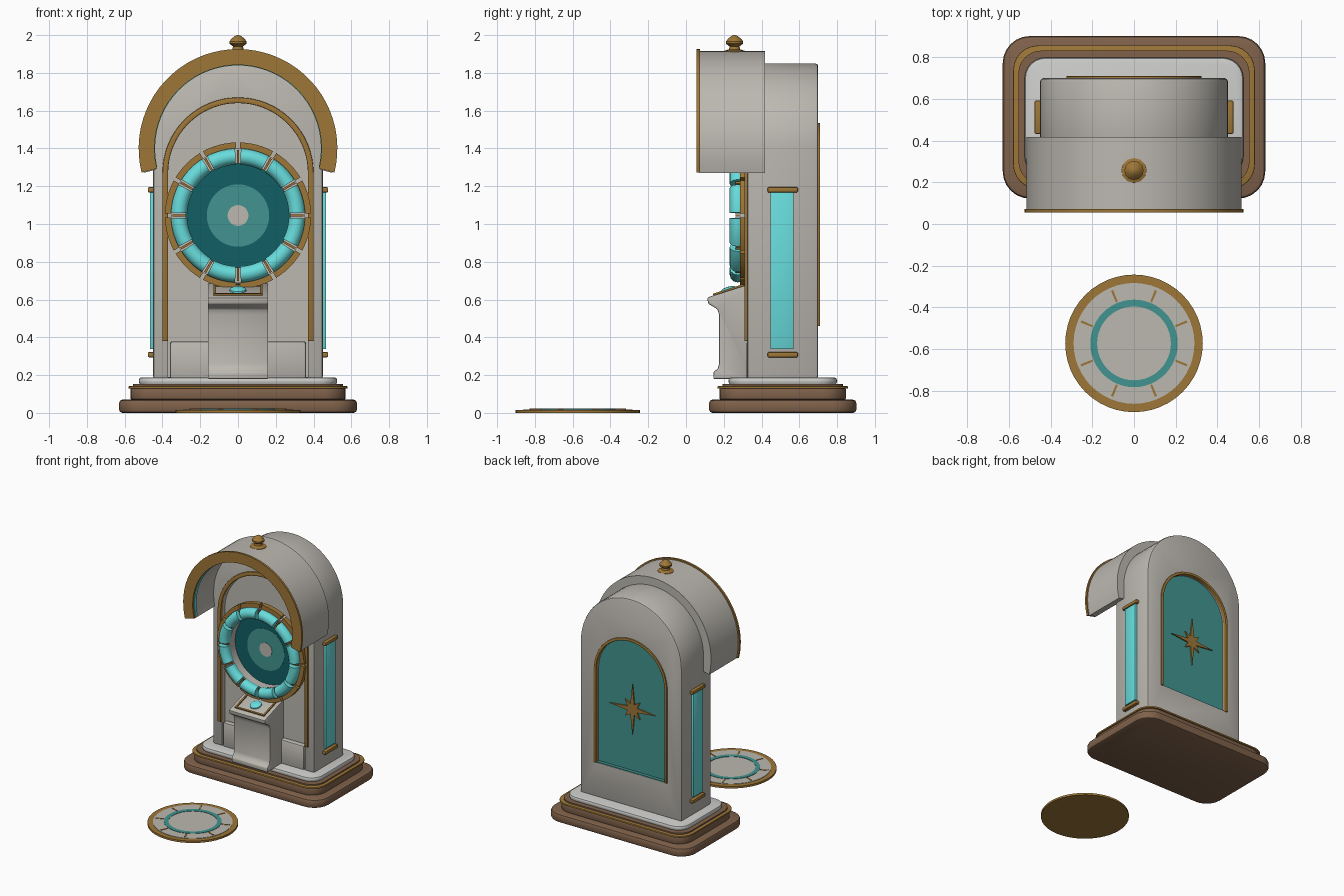
import bpy, bmesh
from math import sin, cos, pi, radians, atan2
from mathutils import Matrix, Vector

cube = bpy.data.objects.get("Cube")
if cube:
    bpy.data.objects.remove(cube, do_unlink=True)


def material(name, r, g, b):
    m = bpy.data.materials.new(name)
    m.use_nodes = True
    col = [((c / 255 + 0.055) / 1.055) ** 2.4 for c in (r, g, b)] + [1]
    m.diffuse_color = col
    m.node_tree.nodes["Principled BSDF"].inputs["Base Color"].default_value = col
    return m


STONE = material("warm grey stone", 188, 184, 177)
WHITE = material("pale plinth", 204, 204, 202)
GOLD = material("aged gold", 157, 118, 55)
BROWN = material("brown wood", 128, 98, 75)
CYAN = material("bright cyan", 104, 220, 220)
TEAL = material("mid teal", 65, 148, 144)
DARK = material("deep teal", 17, 95, 100)


def apply_mod(ob, kind, **settings):
    bpy.ops.object.select_all(action='DESELECT')
    ob.select_set(True)
    bpy.context.view_layer.objects.active = ob
    mod = ob.modifiers.new(kind.title(), kind)
    for key, value in settings.items():
        setattr(mod, key, value)
    bpy.ops.object.modifier_apply(modifier=mod.name)


def finish(name, bm, mat, bevel=0.0, smooth=True):
    bmesh.ops.recalc_face_normals(bm, faces=bm.faces)
    me = bpy.data.meshes.new(name)
    bm.to_mesh(me)
    bm.free()
    ob = bpy.data.objects.new(name, me)
    bpy.context.collection.objects.link(ob)
    me.materials.append(mat)
    if bevel:
        apply_mod(ob, 'BEVEL', width=bevel, segments=2, limit_method='ANGLE', angle_limit=radians(35))
    if smooth:
        shade(ob)
    return ob


def shade(ob):
    bpy.ops.object.select_all(action='DESELECT')
    ob.select_set(True)
    bpy.context.view_layer.objects.active = ob
    bpy.ops.object.shade_smooth_by_angle(angle=radians(35))


def prism(name, outline, axis, lo, hi, mat, bevel=0.0):
    """Extrude a 2D outline along the given axis."""
    place = {'x': lambda a, b, t: (t, a, b), 'y': lambda a, b, t: (a, t, b),
             'z': lambda a, b, t: (a, b, t)}[axis]
    bm = bmesh.new()
    rings = [[bm.verts.new(place(a, b, t)) for a, b in outline] for t in (lo, hi)]
    for ring in rings:
        bm.faces.new(ring)
    n = len(outline)
    for i in range(n):
        j = (i + 1) % n
        bm.faces.new((rings[0][i], rings[0][j], rings[1][j], rings[1][i]))
    return finish(name, bm, mat, bevel)


def box(name, x, y, z, mat, bevel=0.0):
    rect = [(x[0], z[0]), (x[1], z[0]), (x[1], z[1]), (x[0], z[1])]
    return prism(name, rect, 'y', y[0], y[1], mat, bevel)


def sweep(name, profile, centre, axis, mat, a0=0, a1=360, steps=48):
    """Turn a closed (radius, depth) profile about an axis through centre."""
    full = a1 - a0 == 360
    bm = bmesh.new()
    rings = []
    for i in range(steps if full else steps + 1):
        a = radians(a0 + (a1 - a0) * i / steps)
        c, s = cos(a), sin(a)
        rings.append([bm.verts.new(Vector(centre) + Vector((r * c, d, r * s) if axis == 'y' else (r * c, r * s, d)))
                      for r, d in profile])
    n = len(profile)
    for i in range(steps):
        p, q = rings[i], rings[(i + 1) % len(rings)]
        for k in range(n):
            m = (k + 1) % n
            bm.faces.new((p[k], p[m], q[m], q[k]))
    if not full:
        bm.faces.new(rings[0])
        bm.faces.new(rings[-1])
    bmesh.ops.remove_doubles(bm, verts=bm.verts, dist=1e-5)
    return finish(name, bm, mat)


def disc(name, r, lo, hi, centre, axis, mat, inner=0.0):
    return sweep(name, [(inner, lo), (r, lo), (r, hi), (inner, hi)], centre, axis, mat)


def arch(hw, z0, zc, n=32):
    arc = [(hw * cos(pi * i / n), zc + hw * sin(pi * i / n)) for i in range(n + 1)]
    return [(hw, z0)] + arc + [(-hw, z0)]


def rounded_rect(hx, hy, cy, r, n=6):
    pts = []
    for k, (sx, sy) in enumerate(((1, 1), (-1, 1), (-1, -1), (1, -1))):
        for i in range(n + 1):
            a = pi / 2 * (k + i / n)
            pts.append((sx * (hx - r) + r * cos(a), cy + sy * (hy - r) + r * sin(a)))
    return pts


# Stepped base
MID = 0.512
for name, hx, hy, r, lo, hi, mat, bev in (
        ("base_slab", 0.63, 0.39, 0.13, 0, 0.07, BROWN, 0.018),
        ("base_step", 0.57, 0.335, 0.12, 0.07, 0.132, BROWN, 0.008),
        ("base_trim", 0.58, 0.345, 0.12, 0.128, 0.142, GOLD, 0.004),
        ("base_upper_step", 0.555, 0.32, 0.11, 0.14, 0.152, BROWN, 0),
        ("plinth", 0.525, 0.287, 0.1, 0.15, 0.188, WHITE, 0.014)):
    prism(name, rounded_rect(hx, hy, MID, r), 'z', lo, hi, mat, bev)

# Arched body with front niche and back recess
body = prism("body", arch(0.45, 0.18, 1.40), 'y', 0.323, 0.70, STONE, 0.015)
for outline, lo, hi in ((arch(0.37, 0.19, 1.27), 0.2, 0.362), (arch(0.305, 0.46, 1.21), 0.665, 0.8)):
    cutter = prism("niche_cutter", outline, 'y', lo, hi, STONE)
    apply_mod(body, 'BOOLEAN', object=cutter, operation='DIFFERENCE', solver='EXACT')
    bpy.data.objects.remove(cutter, do_unlink=True)
shade(body)
prism("front_trim", arch(0.40, 0.38, 1.27) + arch(0.37, 0.38, 1.27)[::-1], 'y', 0.309, 0.34, GOLD, 0.005)
prism("back_trim", arch(0.325, 0.46, 1.21) + arch(0.303, 0.46, 1.21)[::-1], 'y', 0.68, 0.71, GOLD, 0.004)
prism("back_panel", arch(0.305, 0.46, 1.21), 'y', 0.66, 0.672, TEAL)
box("back_sill", (-0.303, 0.303), (0.67, 0.698), (0.458, 0.466), TEAL)
box("niche_step", (-0.36, 0.36), (0.32, 0.37), (0.18, 0.378), STONE, 0.012)

# Star on the back panel
star = []
for i in range(16):
    r = 0.045 if i % 2 else (0.20 if i % 4 == 0 else 0.095)
    star.append((r * cos(pi * i / 8), 0.96 + r * sin(pi * i / 8)))
prism("back_star", star, 'y', 0.67, 0.682, GOLD)

# Side light panels with caps
for side, s in (("left", 1), ("right", -1)):
    def span(a, b):
        return tuple(sorted((s * a, s * b)))
    box(side + "_light", span(0.44, 0.467), (0.447, 0.57), (0.337, 1.175), CYAN, 0.004)
    for part, z in (("lower", 0.294), ("upper", 1.167)):
        box(f"{side}_{part}_cap", span(0.44, 0.477), (0.432, 0.592), (z, z + 0.028), GOLD, 0.006)

# Hood, its front rim and lining, and the finial
HOOD = (0, 0, 1.40)
sweep("hood", [(0.447, 0.072), (0.515, 0.072), (0.515, 0.418), (0.447, 0.418)], HOOD, 'y', STONE, -14.5, 194.5, 40)
sweep("hood_rim", [(0.442, 0.056), (0.526, 0.056), (0.526, 0.073), (0.442, 0.073)], HOOD, 'y', GOLD, -14, 194, 40)
sweep("hood_light_strip", [(0.439, 0.075), (0.448, 0.075), (0.448, 0.10), (0.439, 0.10)], HOOD, 'y', CYAN, -13, 193, 40)
sweep("finial", [(0, 1.895), (0.063, 1.895), (0.06, 1.915), (0.03, 1.925), (0.026, 1.94), (0.046, 1.955),
                 (0.046, 1.967), (0.03, 1.985), (0.012, 1.998), (0, 2.0)], (0, 0.257, 0), 'z', GOLD, steps=12)

# Round dial: backing ring, discs, lit segments, gold outer segments and clips
DIAL = (0, 0, 1.045)
disc("dial_backing", 0.355, 0.285, 0.365, DIAL, 'y', STONE, 0.275)
for name, r, front, mat in (("dial_outer", 0.278, 0.356, DARK), ("dial_middle", 0.165, 0.353, TEAL),
                            ("dial_centre", 0.055, 0.350, STONE)):
    disc(name, r, front, 0.365, DIAL, 'y', mat)
tube = [(0.312 + 0.043 * cos(pi * k / 6), 0.274 + 0.043 * sin(pi * k / 6)) for k in range(12)]
band = [(0.352, 0.285), (0.387, 0.285), (0.387, 0.325), (0.352, 0.325)]
for i in range(12):
    a = 30 * i
    sweep(f"dial_light_{i + 1}", tube, DIAL, 'y', CYAN, a + 2.5, a + 27.5, 8)
    sweep(f"dial_band_{i + 1}", band, DIAL, 'y', GOLD, a + 1.5, a + 28.5, 6)
    clip = [(0.275, 0.262), (0.348, 0.262), (0.348, 0.29), (0.275, 0.29)]
    sweep(f"dial_clip_{i + 1}", clip, DIAL, 'y', GOLD, a - 1, a + 1, 1)

# Console with sloping top, framed plate and button
side = [(0.35, 0.18), (0.145, 0.18), (0.145, 0.215), (0.168, 0.235), (0.175, 0.26), (0.175, 0.52), (0.165, 0.55),
        (0.118, 0.578), (0.112, 0.608), (0.13, 0.617), (0.35, 0.687)]
prism("console", side, 'x', -0.16, 0.16, STONE, 0.006)
tilt = Matrix.Translation((0, 0.226, 0.648)) @ Matrix.Rotation(atan2(0.07, 0.22), 4, 'X')
frame_parts = [box("console_frame_front", (-0.13, 0.13), (-0.085, -0.072), (-0.005, 0.009), GOLD),
               box("console_frame_back", (-0.13, 0.13), (0.072, 0.085), (-0.005, 0.009), GOLD),
               box("console_frame_left", (0.117, 0.13), (-0.085, 0.085), (-0.005, 0.009), GOLD),
               box("console_frame_right", (-0.13, -0.117), (-0.085, 0.085), (-0.005, 0.009), GOLD),
               sweep("console_button", [(0, -0.005), (0.045, -0.005), (0.043, 0.008), (0.025, 0.018), (0, 0.02)],
                     (0, 0, 0), 'z', CYAN, steps=24)]
for ob in frame_parts:
    ob.data.transform(tilt)

# Floor disc with ring and tick marks
FLOOR = (0, -0.573, 0)
disc("floor_rim", 0.33, 0, 0.016, FLOOR, 'z', GOLD)
disc("floor_face", 0.29, 0.01, 0.019, FLOOR, 'z', STONE)
disc("floor_ring", 0.21, 0.015, 0.022, FLOOR, 'z', TEAL, 0.177)
for i in range(8):
    a = 22.5 + 45 * i
    tick = [(0.215, 0.015), (0.275, 0.015), (0.275, 0.022), (0.215, 0.022)]
    sweep(f"floor_tick_{i + 1}", tick, FLOOR, 'z', GOLD, a - 1.2, a + 1.2, 1)
